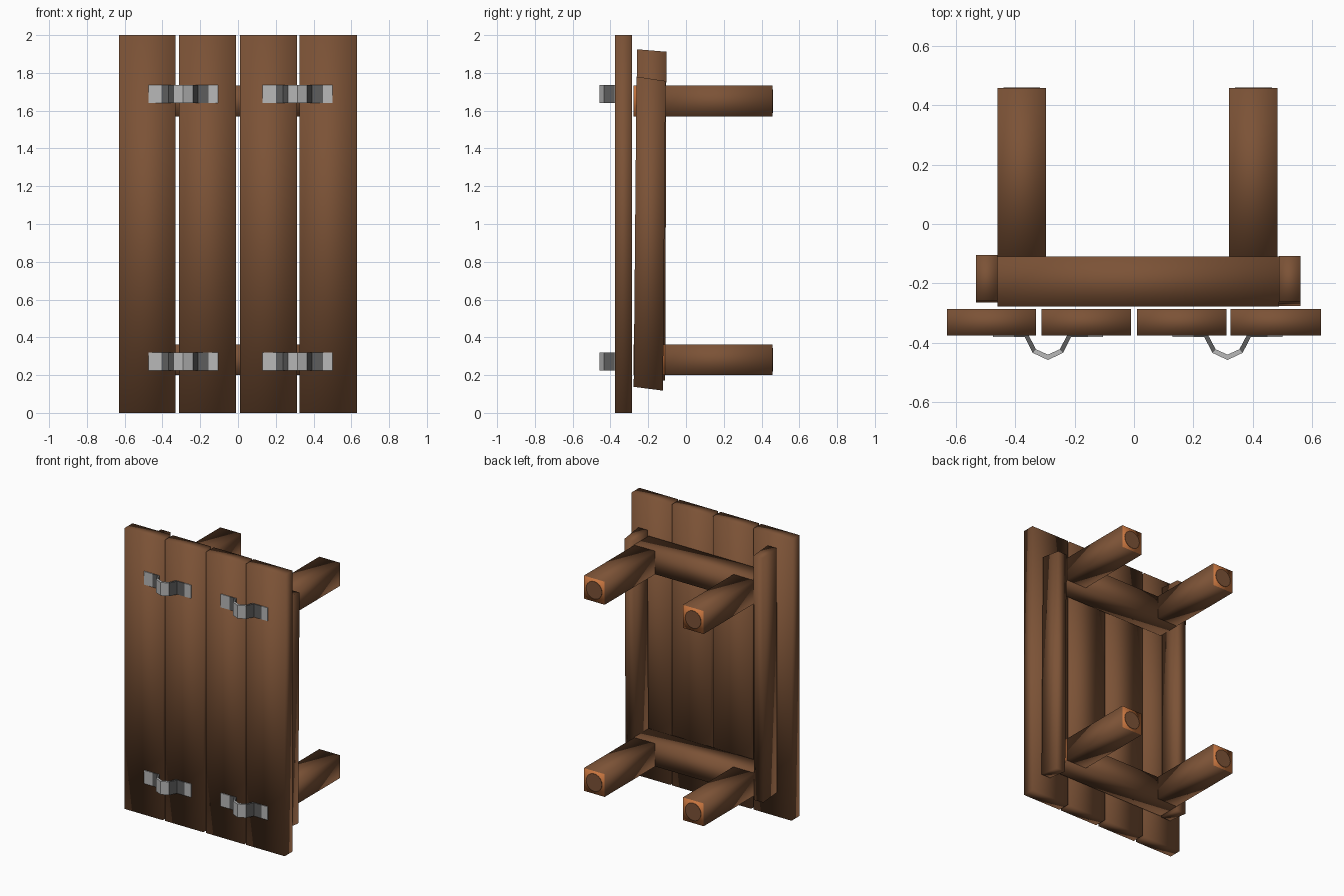
import bpy, bmesh
from mathutils import Vector, Matrix

cube = bpy.data.objects.get("Cube")
if cube:
    bpy.data.objects.remove(cube, do_unlink=True)


def material(name, color):
    m = bpy.data.materials.new(name)
    m.use_nodes = True
    m.diffuse_color = (*color, 1)
    m.node_tree.nodes["Principled BSDF"].inputs["Base Color"].default_value = (*color, 1)
    return m


wood = material("brown wood", (0.2, 0.085, 0.037))
end_grain = material("orange end grain", (0.58, 0.18, 0.05))
steel = material("light steel", (0.48, 0.48, 0.48))
dark_steel = material("dark steel", (0.11, 0.11, 0.11))


def finish(name, bm, mats, smooth):
    bmesh.ops.recalc_face_normals(bm, faces=bm.faces)
    mesh = bpy.data.meshes.new(name)
    bm.to_mesh(mesh)
    bm.free()
    for m in mats:
        mesh.materials.append(m)
    for p in mesh.polygons:
        p.use_smooth = smooth
    obj = bpy.data.objects.new(name, mesh)
    bpy.context.collection.objects.link(obj)
    return obj


def prism(name, points, offset, mats, smooth=True, end_axis=None):
    """Extrude a closed outline; faces along end_axis take the second material."""
    bm = bmesh.new()
    face = bm.faces.new([bm.verts.new(p) for p in points])
    new = bmesh.ops.extrude_face_region(bm, geom=[face])["geom"]
    bmesh.ops.translate(bm, vec=offset, verts=[v for v in new if isinstance(v, bmesh.types.BMVert)])
    bm.normal_update()
    if end_axis is not None:
        for f in bm.faces:
            f.material_index = int(abs(f.normal[end_axis]) > 0.9)
    return finish(name, bm, mats, smooth)


def beam(name, x, y, z, mats, end_axis=None):
    pts = [(x[0], y[0], z[0]), (x[1], y[0], z[0]), (x[1], y[1], z[0]), (x[0], y[1], z[0])]
    return prism(name, pts, Vector((0, 0, z[1] - z[0])), mats, end_axis=end_axis)


# Front planks
for i, span in enumerate([(-0.63, -0.33), (-0.312, -0.01), (0.01, 0.312), (0.325, 0.63)]):
    beam(f"plank_{i + 1}", span, (-0.375, -0.287), (0, 2), [wood])

# Crossbars and legs, with round heartwood on each leg end
for level, z in (("lower", (0.2, 0.362)), ("upper", (1.568, 1.732))):
    beam(f"{level}_crossbar", (-0.46, 0.488), (-0.278, -0.11), z, [wood, end_grain], 0)
    for side, x in (("right", (-0.46, -0.296)), ("left", (0.32, 0.484))):
        beam(f"{level}_{side}_leg", x, (-0.112, 0.458), z, [wood, end_grain], 1)
        bm = bmesh.new()
        centre = Vector((sum(x) / 2, 0.458, sum(z) / 2))
        bmesh.ops.create_cone(bm, cap_ends=True, segments=20, radius1=0.062, radius2=0.062,
                              depth=0.004, matrix=Matrix.Translation(centre) @ Matrix.Rotation(1.5708, 4, "X"))
        finish(f"{level}_{side}_leg_heart", bm, [wood], False)

# Side rails, cut at a slant and leaning slightly
rails = {
    "left_rail": (0.488, [(-0.262, 1.78), (-0.108, 1.757), (-0.122, 0.118), (-0.277, 0.138)]),
    "right_rail": (-0.532, [(-0.26, 1.925), (-0.104, 1.912), (-0.11, 0.17), (-0.265, 0.185)]),
}
for name, (x, outline) in rails.items():
    prism(name, [(x, y, z) for y, z in outline], Vector((0.072, 0, 0)), [wood])

# Bent steel brackets with dark bands beside the hump
outer = [(-0.185, -0.381), (-0.115, -0.381), (-0.078, -0.381), (-0.051, -0.434), (0, -0.458),
         (0.051, -0.434), (0.078, -0.381), (0.135, -0.381), (0.185, -0.381)]
inner = [(-0.185, -0.373), (-0.115, -0.373), (-0.066, -0.373), (-0.04, -0.422), (0, -0.44),
         (0.04, -0.422), (0.066, -0.373), (0.135, -0.373), (0.185, -0.373)]
for level, z in (("lower", 0.225), ("upper", 1.641)):
    for side, cx in (("right", -0.29), ("left", 0.315)):
        bm = bmesh.new()
        rings = []
        for a, b in zip(outer, inner):
            rings.append([bm.verts.new((cx + p[0], p[1], h)) for p, h in
                          ((a, z), (a, z + 0.094), (b, z + 0.094), (b, z))])
        for r, s in zip(rings, rings[1:]):
            for k in range(4):
                n = (k + 1) % 4
                f = bm.faces.new((r[k], r[n], s[n], s[k]))
                distance = abs(f.calc_center_median().x - cx)
                f.material_index = int(0.04 < distance < 0.12)
        bm.faces.new(rings[0])
        bm.faces.new(rings[-1])
        finish(f"{level}_{side}_bracket", bm, [steel, dark_steel], False)
